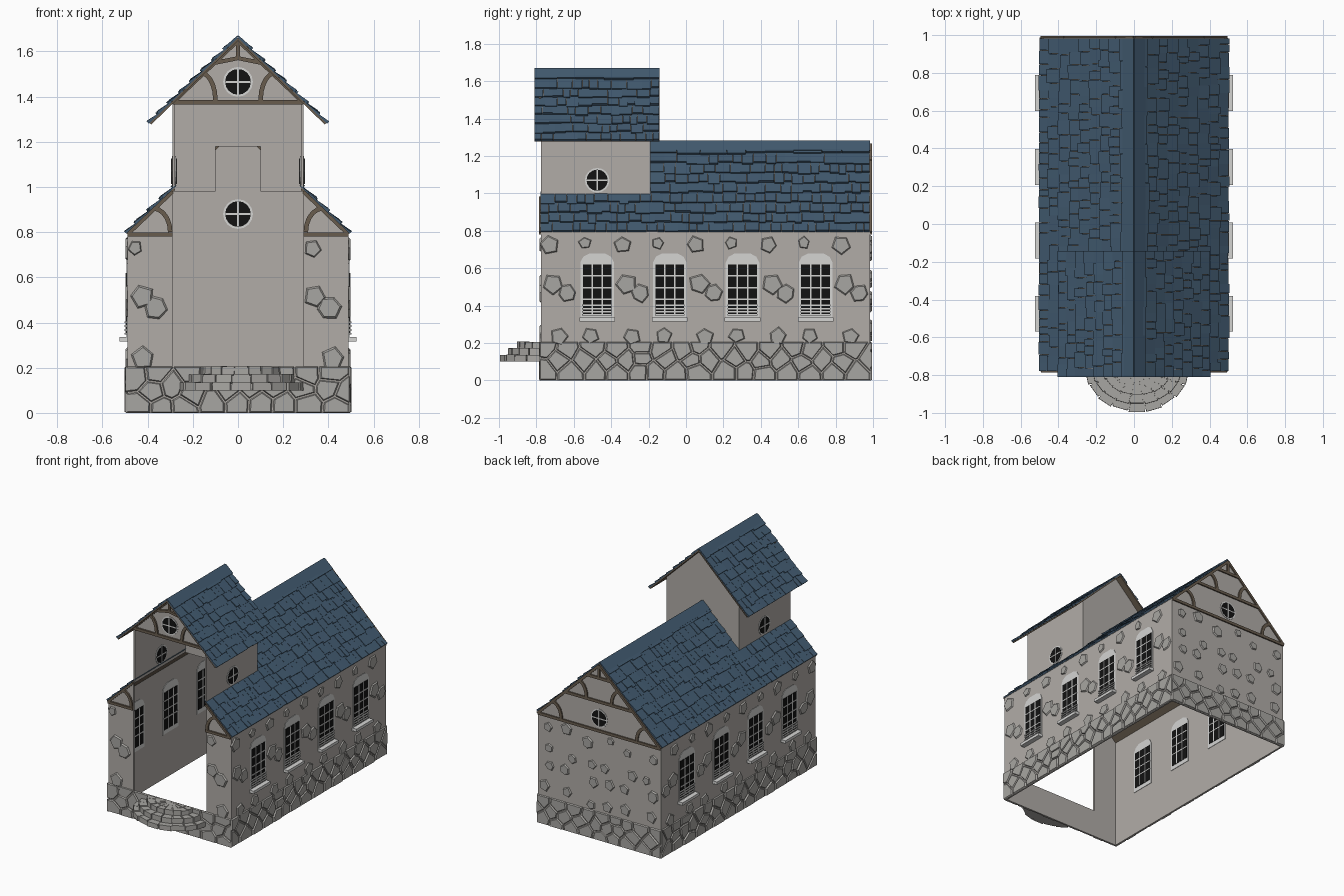
import bpy, bmesh, math, random
from mathutils import Vector

if "Cube" in bpy.data.objects:
    bpy.data.objects.remove(bpy.data.objects["Cube"])
random.seed(4)
U = random.uniform

def material(name, col):
    m = bpy.data.materials.new(name)
    m.diffuse_color = (*col, 1)
    m.use_nodes = True
    m.node_tree.nodes["Principled BSDF"].inputs["Base Color"].default_value = m.diffuse_color
    return m

PLASTER = material("plaster", (.44, .415, .39))
STONE = material("stone", (.39, .38, .36))
SLATE = material("blue slate", (.055, .105, .165))
TIMBER = material("timber", (.14, .107, .076))
FRAME = material("pale frame", (.66, .66, .65))
GLASS = material("dark glass", (.006, .006, .006))

class Part:
    """Collects prisms of one colour into a single object."""
    def __init__(self, name, mat):
        self.name, self.mat, self.bm = name, mat, bmesh.new()

    def solid(self, low, high):
        a = [self.bm.verts.new(p) for p in low]
        b = [self.bm.verts.new(p) for p in high]
        self.bm.faces.new(a[::-1])
        self.bm.faces.new(b)
        n = len(a)
        for i in range(n):
            self.bm.faces.new((a[i], a[(i + 1) % n], b[(i + 1) % n], b[i]))

    def prism(self, axis, pts, d0, d1, taper=1):
        place = {'x': lambda a, b, d: (d, a, b), 'y': lambda a, b, d: (a, d, b),
                 'z': lambda a, b, d: (a, b, d)}[axis]
        cx = sum(p[0] for p in pts) / len(pts)
        cy = sum(p[1] for p in pts) / len(pts)
        top = [(cx + (a - cx) * taper, cy + (b - cy) * taper) for a, b in pts]
        self.solid([place(a, b, d0) for a, b in pts], [place(a, b, d1) for a, b in top])

    def rect(self, axis, a0, a1, b0, b1, d0, d1):
        self.prism(axis, [(a0, b0), (a1, b0), (a1, b1), (a0, b1)], d0, d1)

    def beam(self, axis, pts, w, d0, d1):
        left, right = [], []
        for i, p in enumerate(pts):
            t = Vector(pts[min(i + 1, len(pts) - 1)]) - Vector(pts[max(i - 1, 0)])
            n = Vector((-t.y, t.x)).normalized() * w / 2
            left.append(tuple(Vector(p) + n))
            right.append(tuple(Vector(p) - n))
        self.prism(axis, left + right[::-1], d0, d1)

    def finish(self):
        bmesh.ops.recalc_face_normals(self.bm, faces=self.bm.faces)
        me = bpy.data.meshes.new(self.name)
        self.bm.to_mesh(me)
        me.materials.append(self.mat)
        bpy.context.collection.objects.link(bpy.data.objects.new(self.name, me))

def ngon(cx, cy, r, n, jitter=0):
    k = U(0, 6) if jitter else 0
    return [(cx + r * U(1 - jitter, 1 + jitter) * math.cos(k + i * math.tau / n),
             cy + r * U(1 - jitter, 1 + jitter) * math.sin(k + i * math.tau / n)) for i in range(n)]

def mir(pts, s):
    return [(s * a, b) for a, b in pts]

F, B = -.775, .985          # front and back of the nave
T = .012                    # wall thickness

# ---- plaster walls
walls = Part("nave_walls", PLASTER)
tower = Part("tower_walls", PLASTER)
for s in (-1, 1):
    walls.rect('x', F, B, 0, .8, s * .49, s * (.49 - T))
    walls.prism('y', mir([(.29, 0), (.478, 0), (.478, .805), (.29, .98)], s), F, F + T)
    tower.rect('x', F, -.19, .98, 1.385, s * .29, s * (.29 - T))
walls.rect('y', -.29, .29, 0, .2, F, F + T)
walls.prism('y', [(-.478, 0), (.478, 0), (.478, .8), (0, 1.265), (-.478, .8)], B - T, B)
tower.prism('y', [(-.29, 1.375), (.29, 1.375), (.29, 1.385), (0, 1.655), (-.29, 1.385)], F, F + T)
tower.prism('y', [(-.29, .98), (-.1, .98), (-.1, 1.18), (.1, 1.18), (.1, .98), (.29, .98),
                  (.29, 1.38), (0, 1.655), (-.29, 1.38)], -.19 - T, -.19)
walls.finish()
tower.finish()

# ---- foundation: irregular stones from clipped cells
def cells(a0, a1, b0, b1, na, nb, gap):
    ca, cb = (a1 - a0) / na, (b1 - b0) / nb
    seeds = [Vector((a0 + (i + .5 * (j % 2) + U(.1, .65)) * ca, b0 + (j + U(.25, .75)) * cb))
             for i in range(na) for j in range(nb)]
    for p in seeds:
        poly = [Vector(v) for v in ((a0, b0), (a1, b0), (a1, b1), (a0, b1))]
        for q in seeds:
            if q is p or (q - p).length > .4:
                continue
            n = (q - p).normalized()
            lim = n.dot((p + q) / 2) - gap
            out = []
            for i, v in enumerate(poly):
                w = poly[(i + 1) % len(poly)]
                dv, dw = n.dot(v) - lim, n.dot(w) - lim
                if dv <= 0:
                    out.append(v)
                if dv * dw < 0:
                    out.append(v.lerp(w, dv / (dv - dw)))
            poly = out
            if len(poly) < 3:
                break
        if len(poly) > 2:
            yield [tuple(v) for v in poly]

base = Part("foundation_stones", STONE)
for s in (-1, 1):
    for c in cells(F - .008, B + .003, 0, .205, 15, 3, .003):
        base.prism('x', c, s * .489, s * U(.496, .502), .88)
for d, o in ((F, -1), (B, 1)):
    for c in cells(-.495, .495, 0, .205, 9, 3, .003):
        base.prism('y', c, d - o * .001, d + o * U(.006, .011), .88)
base.finish()

# ---- loose stones showing through the plaster
loose = Part("wall_stones", STONE)
def stone(axis, a, b, r, n, d, o):
    loose.prism(axis, ngon(a, b, r, n, .13), d, d + o * .009, .84)
for s in (-1, 1):
    for k in range(5):
        y = -.71 + .39 * k
        for dy, z, r, n in ((0, .515, .058, 5), (.075, .465, .05, 6), (-.02, .725, .05, 5),
                            (.17, .735, .035, 5), (.03, .235, .05, 5), (.2, .24, .045, 5)):
            if y + dy < B - .05:
                stone('x', y + dy, z, r, n, s * .489, s)
    stone('y', s * .42, .24, .055, 5, F, -1)
for x, z, r, n in ((-.425, .515, .055, 5), (-.365, .465, .052, 6), (.34, .515, .05, 5), (.4, .465, .055, 6),
                   (.33, .725, .042, 5), (-.455, .73, .034, 5)):
    stone('y', x, z, r, n, F, -1)
for i in range(6):
    for j in range(4):
        stone('y', -.4 + .16 * i + U(-.04, .04), .27 + .145 * j + U(-.035, .035), U(.03, .048),
              random.choice((5, 6)), B, 1)
loose.finish()

# ---- entrance steps: tiers of wedge stones
steps = Part("entrance_steps", STONE)
for rx, ry, z in ((.275, .222, .1), (.235, .18, .135), (.18, .13, .17)):
    def at(t, k):
        return (.015 + rx * k * math.cos(t), -.778 - ry * k * math.sin(t))
    n = 9
    steps.prism('z', [at(math.pi * i / n, .93) for i in range(n + 1)], z, z + .031)
    for i in range(n):
        t0, t1, k = math.pi * (i + .04) / n, math.pi * (i + .96) / n, U(.96, 1)
        steps.prism('z', [at(t0, .68), at(t0, k), at(t1, k), at(t1, .68)], z, z + U(.033, .038), .97)
        steps.prism('z', [at(t0, .25), at(t0, .64), at(t1, .64), at(t1, .25)], z + .02, z + U(.033, .036), .97)
steps.finish()

# ---- roofs: timber boarding with overlapping slates
def roof(name, y0, y1, half, zr, slope, rows, cut=None):
    boards, slates = Part(name + "_boarding", TIMBER), Part(name + "_slates", SLATE)
    nx, nz = slope / math.hypot(slope, 1), 1 / math.hypot(slope, 1)
    du = half / rows
    for s in (-1, 1):
        def pt(u, y, h):
            return (s * (u + nx * h), y, zr - slope * u + nz * h)
        spans = [(0, cut[0], cut[1]), (cut[0], half, y0)] if cut else [(0, half, y0)]
        for a, b, ys in spans:
            boards.solid([pt(a, ys, -.008), pt(b, ys, -.008), pt(b, ys, .001), pt(a, ys, .001)],
                         [pt(a, y1, -.008), pt(b, y1, -.008), pt(b, y1, .001), pt(a, y1, .001)])
        for r in range(rows):
            u0 = r * du
            y = cut[1] if cut and u0 + du * .6 < cut[0] else y0
            while y < y1 - .001:
                w = U(.09, .16) if r == 0 else U(.035, .085)
                e = y1 if y + w > y1 - .03 else y + w
                u1 = min(u0 + du * U(1.02, 1.3), half + .003)
                h = U(.01, .018)
                g = e - .002
                slates.solid([pt(u0, y, 0), pt(u1, y, .002), pt(u1, y, h), pt(u0, y, .004)],
                             [pt(u0, g, 0), pt(u1, g, .002), pt(u1, g, h), pt(u0, g, .004)])
                y = e
        # ridge cap
        slates.solid([pt(-.004, spans[0][2], .004), pt(.05, spans[0][2], .008), pt(.05, spans[0][2], .014), pt(-.004, spans[0][2], .011)],
                     [pt(-.004, y1, .004), pt(.05, y1, .008), pt(.05, y1, .014), pt(-.004, y1, .011)])
    boards.finish()
    slates.finish()

roof("nave_roof", F - .003, .983, .49, 1.27, .97, 9, (.285, -.19))
roof("tower_roof", -.81, -.142, .39, 1.658, .965, 8)

# ---- timber framing on the gables
def arc(x0, z0, x1, z1):
    return [(x0 + (x1 - x0) * (1 - math.cos(t)), z0 + (z1 - z0) * math.sin(t))
            for t in (i * math.pi / 10 for i in range(6))]

frame = Part("gable_timbers", TIMBER)
f0, f1, b0, b1 = F + .001, F - .012, B - .001, B + .009
for s in (-1, 1):
    # tower front gable
    frame.beam('y', mir([(.29, 1.372), (0, 1.648)], s), .018, f0, f1)
    frame.beam('y', mir(arc(.1, 1.385, .165, 1.505), s), .02, f0, f1)
    # nave front corners
    frame.beam('y', mir([(.29, .79), (.488, .79)], s), .018, f0, f1)
    frame.beam('y', mir([(.29, .978), (.488, .79)], s), .016, f0, f1)
    frame.beam('y', mir(arc(.3, .8, .375, .905), s), .02, f0, f1)
    # nave back gable
    frame.beam('y', mir([(.488, .79), (0, 1.26)], s), .018, b0, b1)
    frame.beam('y', mir(arc(.3, .8, .375, .905), s), .022, b0, b1)
    frame.beam('y', mir(arc(.1, 1.01, .16, 1.11), s), .022, b0, b1)
frame.rect('y', -.29, .29, 1.365, 1.385, f0, f1)
frame.beam('y', [(-.1, 1.55), (0, 1.57), (.1, 1.55)], .018, f0, f1)
frame.rect('y', -.008, .008, 1.57, 1.65, f0, f1)
for z, h in ((.79, .488), (1.0, .27), (1.17, .1)):
    frame.rect('y', -h, h, z - .01, z + .01, b0, b1)
frame.rect('y', -.009, .009, 1.17, 1.26, b0, b1)
frame.finish()

# ---- windows, visible on both faces of the wall
surround, glass, bars = Part("window_surrounds", FRAME), Part("window_glass", GLASS), Part("window_bars", FRAME)
def round_window(axis, a, b, d):
    for part, r, t in ((surround, .066, .009), (glass, .057, .011)):
        part.prism(axis, ngon(a, b, r, 16), d - t, d + t)
    bars.rect(axis, a - .056, a + .056, b - .004, b + .004, d - .013, d + .013)
    bars.rect(axis, a - .004, a + .004, b - .056, b + .056, d - .013, d + .013)

def arched_window(y, s):
    d = s * .484
    pts = [(y - .09, .32), (y + .09, .32), (y + .09, .63)]
    pts += [(y + .09 * math.cos(t), .63 + .055 * math.sin(t)) for t in (.6, 1.1, 2.04, 2.54)]
    surround.prism('x', pts + [(y - .09, .63)], d - .009, d + .009)
    glass.rect('x', y - .077, y + .077, .35, .62, d - .011, d + .011)
    for k in (-1, 1):
        bars.rect('x', y + k * .027 - .004, y + k * .027 + .004, .35, .62, d - .013, d + .013)
    for z in (.435, .495, .56):
        bars.rect('x', y - .077, y + .077, z - .004, z + .004, d - .013, d + .013)
    for z in (.35, .367, .384, .401):
        bars.rect('x', y - .08, y + .08, z - .004, z + .004, d, s * .502)
    surround.rect('x', y - .095, y + .095, .316, .336, d, s * .525)

for s in (-1, 1):
    for y in (-.475, -.087, .302, .693):
        arched_window(y, s)
    round_window('x', -.475, 1.07, s * .284)
round_window('y', 0, 1.465, F + .006)
round_window('y', 0, .88, B - .006)
for p in (surround, glass, bars):
    p.finish()
